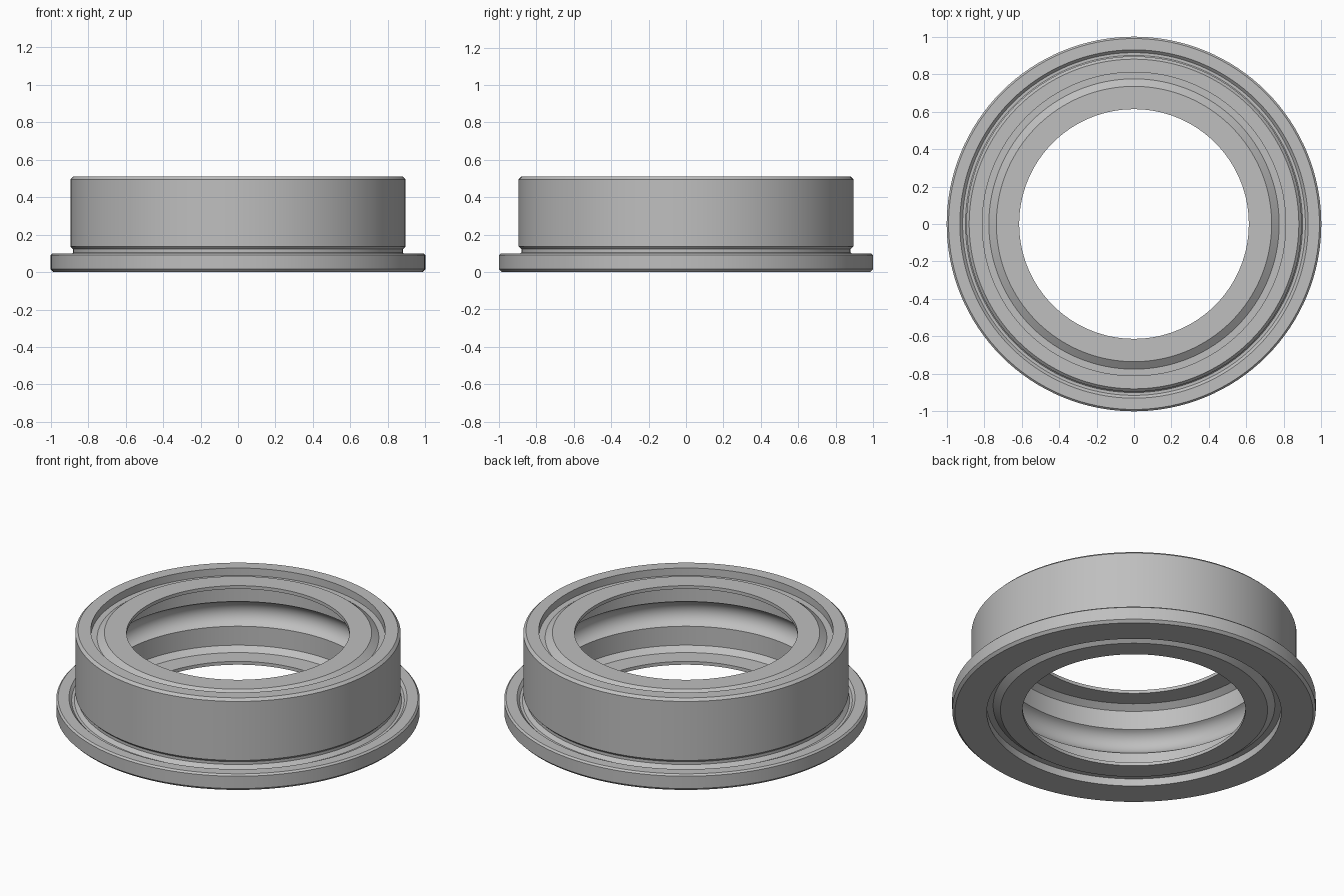
import bpy, bmesh, math

cube = bpy.data.objects.get("Cube")
if cube:
    bpy.data.objects.remove(cube, do_unlink=True)

HEIGHT = 0.51
MID = HEIGHT / 2
SEGMENTS = 128

steel = bpy.data.materials.new("brushed steel grey")
steel.use_nodes = True
colour = (0.52, 0.52, 0.52, 1)
steel.diffuse_color = colour
steel.node_tree.nodes["Principled BSDF"].inputs["Base Color"].default_value = colour


def lathe(name, profile):
    """Revolve a closed (radius, height) profile around z."""
    bm = bmesh.new()
    rings = []
    for i in range(SEGMENTS):
        a = 2 * math.pi * i / SEGMENTS
        rings.append([bm.verts.new((r * math.cos(a), r * math.sin(a), z)) for r, z in profile])
    n = len(profile)
    for i in range(SEGMENTS):
        here, after = rings[i], rings[(i + 1) % SEGMENTS]
        for j in range(n):
            k = (j + 1) % n
            bm.faces.new((here[j], after[j], after[k], here[k]))
    bmesh.ops.recalc_face_normals(bm, faces=bm.faces)
    mesh = bpy.data.meshes.new(name)
    bm.to_mesh(mesh)
    bm.free()
    mesh.materials.append(steel)
    obj = bpy.data.objects.new(name, mesh)
    bpy.context.collection.objects.link(obj)
    bpy.ops.object.select_all(action="DESELECT")
    obj.select_set(True)
    bpy.context.view_layer.objects.active = obj
    bpy.ops.object.shade_smooth_by_angle(angle=math.radians(25))
    return obj


def flip(points):
    """Mirror a profile about the mid height."""
    return [(r, HEIGHT - z) for r, z in points]


# Outer ring: flange, relief groove, body, shield seats and ball raceway
outside = [(0.81, 0), (0.985, 0), (1, 0.015), (1, 0.09), (0.99, 0.1),
           (0.93, 0.1), (0.915, 0.085), (0.9, 0.085), (0.88, 0.105),
           (0.88, 0.122), (0.895, 0.137), (0.895, 0.495), (0.88, HEIGHT)]
top_seat = [(0.81, HEIGHT), (0.81, 0.445), (0.76, 0.445)]
half_width, depth = 0.075, 0.05
radius = (half_width ** 2 + depth ** 2) / (2 * depth)
sweep = math.asin(half_width / radius)
steps = 14
raceway = []
for i in range(steps + 1):
    a = sweep * (1 - 2 * i / steps)
    raceway.append((0.76 + depth - radius + radius * math.cos(a), MID + radius * math.sin(a)))
bottom_seat = flip(top_seat)[::-1][:-1]
lathe("outer_ring", outside + top_seat + raceway + bottom_seat)

# Pressed shields with a raised inner flat, one on each side
shield = [(0.613, 0.495), (0.735, 0.495), (0.775, 0.465), (0.81, 0.465),
          (0.81, 0.445), (0.768, 0.445), (0.728, 0.475), (0.613, 0.475)]
lathe("top_shield", shield)
lathe("bottom_shield", flip(shield))
